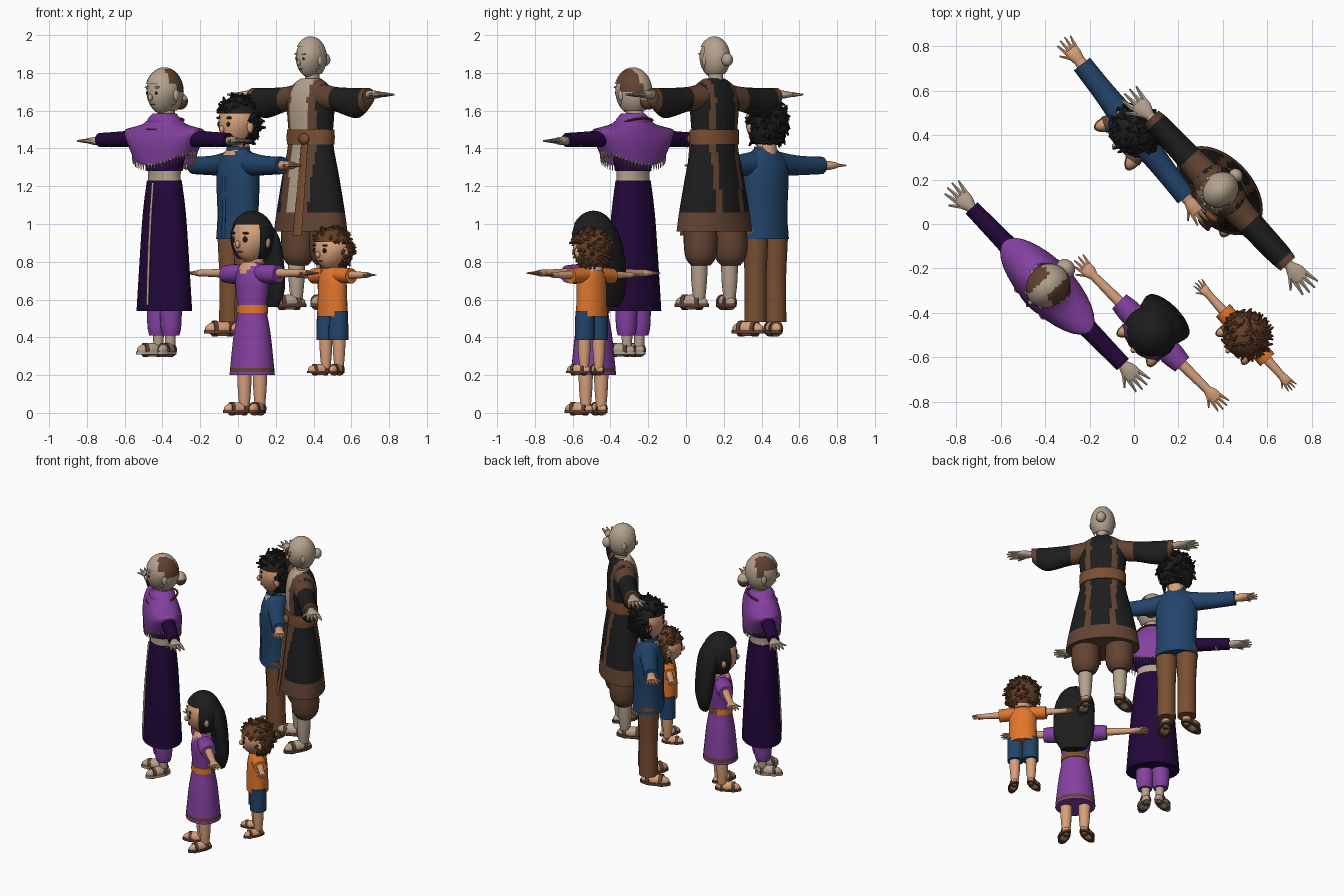
import bpy
import bmesh
import math
import random
from mathutils import Matrix, Vector

random.seed(4)
if "Cube" in bpy.data.objects:
    bpy.data.objects.remove(bpy.data.objects["Cube"])

PALETTE = {
    "pale_skin": "b5a28e", "tan_skin": "d8a07a", "black": "1e1d1d", "dark_purple": "22073a",
    "purple": "8440a0", "blue": "22446a", "trouser_brown": "7a4f32", "orange": "e0762c",
    "dark_brown": "624332", "hair_brown": "643f27"}
SIDES = {"left": 1, "right": -1}
MATERIALS = {}
for label, code in PALETTE.items():
    srgb = [channel / 255 for channel in bytes.fromhex(code)]
    color = [((c + 0.055) / 1.055) ** 2.4 for c in srgb] + [1]
    material = bpy.data.materials.new(label)
    material.use_nodes = True
    material.diffuse_color = color
    shader = material.node_tree.nodes["Principled BSDF"]
    shader.inputs["Base Color"].default_value = color
    shader.inputs["Roughness"].default_value = 0.9
    MATERIALS[label] = material


def refine(rings, steps=3):
    """Rounds a list of cross-sections with a smooth spline."""
    rows = [Vector(list(ring) + [0] * (5 - len(ring))) for ring in rings]
    result = []
    for i in range(len(rows) - 1):
        before, a, b, after = rows[max(i - 1, 0)], rows[i], rows[i + 1], rows[min(i + 2, len(rows) - 1)]
        for step in range(steps):
            t = step / steps
            result.append(0.5 * (2 * a + (b - before) * t + (2 * before - 5 * a + 4 * b - after) * t ** 2
                                 + (3 * a - before - 3 * b + after) * t ** 3))
    return result + [rows[-1]]


class Figure:
    def __init__(self, name, x, y, turn, skin):
        self.name, self.skin = name, skin
        self.place = Matrix.Translation((x, y, 0)) @ Matrix.Rotation(math.radians(turn), 4, "Z")

    def part(self, name, bm, color, rule=None, warp=None):
        if warp:
            for vert in bm.verts:
                warp(vert.co)
        bmesh.ops.recalc_face_normals(bm, faces=bm.faces)
        used = [color]
        for face in bm.faces:
            face.smooth = True
            pick = (rule and rule(face.calc_center_median())) or color
            if pick not in used:
                used.append(pick)
            face.material_index = used.index(pick)
        for edge in bm.edges:
            edge.smooth = edge.calc_face_angle(0) < 0.8
        mesh = bpy.data.meshes.new(self.name + "_" + name)
        bm.to_mesh(mesh)
        bm.free()
        for label in used:
            mesh.materials.append(MATERIALS[label])
        item = bpy.data.objects.new(mesh.name, mesh)
        item.matrix_world = self.place
        bpy.context.collection.objects.link(item)

    def loft(self, name, rings, color, axis="z", count=24, rule=None, warp=None):
        """Each ring is (position on axis, radius, radius, centre, centre)."""
        bm, loops = bmesh.new(), []
        for t, ra, rb, a, b in refine(rings):
            loop = []
            for k in range(count):
                angle = math.tau * k / count
                u, v = a + ra * math.cos(angle), b + rb * math.sin(angle)
                loop.append(bm.verts.new({"z": (u, v, t), "x": (t, u, v), "y": (u, t, v)}[axis]))
            loops.append(loop)
        for low, high in zip(loops, loops[1:]):
            for k in range(count):
                bm.faces.new((low[k - 1], low[k], high[k], high[k - 1]))
        bm.faces.new(loops[0])
        bm.faces.new(loops[-1])
        self.part(name, bm, color, rule, warp)

    def ball(self, name, center, size, color, rule=None, warp=None, cut=None):
        bm = bmesh.new()
        bmesh.ops.create_uvsphere(bm, u_segments=28, v_segments=18, radius=1)
        if cut:
            gone = [f for f in bm.faces if cut(f.calc_center_median())]
            bmesh.ops.delete(bm, geom=gone, context="FACES")
        bm.transform(Matrix.Translation(center) @ Matrix.Diagonal((*size, 1)))
        self.part(name, bm, color, rule, warp)

    def spikes(self, name, items, color):
        bm = bmesh.new()
        for start, way, length, radius in items:
            way = way.normalized()
            matrix = Matrix.Translation(start + way * length / 2) @ way.to_track_quat("Z", "Y").to_matrix().to_4x4()
            bmesh.ops.create_cone(bm, cap_ends=True, segments=6, radius1=radius, radius2=radius / 3,
                                  depth=length, matrix=matrix)
        self.part(name, bm, color)

    def arms(self, z, start, wrist, tip, r):
        reach = tip - wrist
        for side, s in SIDES.items():
            self.loft("arm_" + side, [(s * start, r, r, 0, z), (s * wrist, r * 0.7, r * 0.65, 0, z)], self.skin, "x")
            knuckle = wrist + reach * 0.5
            self.loft("palm_" + side, [(s * wrist, r * 0.7, r * 0.65, 0, z), (s * (wrist + knuckle) / 2, reach * 0.25, r * 0.65, 0, z),
                                       (s * knuckle, reach * 0.25, r * 0.45, 0, z)], self.skin, "x")
            fingers = [(Vector((s * knuckle * 0.99, k * reach * 0.13, z)), Vector((s, k * 0.15, 0)),
                        reach * (0.52 - abs(k) * 0.07), reach * 0.085) for k in (-1.5, -0.5, 0.5, 1.5)]
            thumb = (Vector((s * (wrist + reach * 0.2), -reach * 0.15, z)), Vector((s, -0.9, 0)), reach * 0.45, reach * 0.09)
            self.spikes("fingers_" + side, fingers + [thumb], self.skin)

    def sleeves(self, color, rings, rule=None):
        for side, s in SIDES.items():
            self.loft("sleeve_" + side, [(s * ring[0], *ring[1:]) for ring in rings], color, "x", rule=rule)

    def legs(self, name, color, x, rings):
        for side, s in SIDES.items():
            self.loft(name + "_" + side, [(z, r, r, s * x, y) for z, r, y in rings], color)

    def feet(self, x, z, size, sole="dark_brown"):
        for side, s in SIDES.items():
            cx, cy = s * x, -size * 0.22
            pivot = Vector((cx, 0, 0))
            spin = Matrix.Rotation(s * 0.35, 3, "Z")

            def splay(co):
                co.xyz = pivot + spin @ (co - pivot)
            self.loft("sole_" + side, [(z, size * 0.2, size * 0.5, cx, cy), (z + size * 0.09, size * 0.2, size * 0.5, cx, cy)], sole, warp=splay)
            self.ball("foot_" + side, (cx, cy, z + size * 0.13), (size * 0.18, size * 0.47, size * 0.2), self.skin, warp=splay)
            for name, y in (("toe_strap_", -0.42), ("ankle_strap_", 0.0)):
                band = [(size * (y + d), size * 0.19, size * 0.21, cx, z + size * 0.13) for d in (-0.06, 0.06)]
                self.loft(name + side, band, "dark_brown", "y", warp=splay)

    def head(self, z, rx, ry, rz, neck, eye=0.13, brow="black"):
        def taper(co):
            low = min(0, (co.z - z) / rz)
            co.x *= 1 + low * 0.25
            co.y += low * ry * 0.08
        self.top = Vector((0, 0, z))
        self.size = Vector((rx, ry, rz))
        self.loft("neck", [(neck, rx * 0.5, ry * 0.5, 0, ry * 0.15), (z, rx * 0.45, ry * 0.45, 0, ry * 0.1)], self.skin)
        self.ball("head", self.top, self.size, self.skin, warp=taper)
        self.ball("nose", (0, -ry * 1.02, z - rz * 0.25), (rx * 0.12, ry * 0.15, rz * 0.15), self.skin)
        self.ball("mouth", (0, -ry * 0.87, z - rz * 0.56), (rx * 0.22, ry * 0.06, rz * 0.03), "dark_brown")
        for side, s in SIDES.items():
            self.ball("ear_" + side, (s * rx, 0, z - rz * 0.15), (rx * 0.14, ry * 0.17, rz * 0.25), self.skin)
            self.ball("eye_" + side, (s * rx * 0.38, -ry * 0.92, z - rz * 0.05), (rx * eye, ry * 0.05, rz * eye * 0.7), "black")
            self.ball("brow_" + side, (s * rx * 0.4, -ry * 0.9, z + rz * 0.2), (rx * 0.22, ry * 0.06, rz * 0.05), brow)

    def hair(self, color, hairline, front=-0.1, grow=1.08, tufts=0, length=0.05, rule=None):
        def bare(p):
            return p.z < -0.72 or (p.y < front and p.z < hairline)
        self.ball("hair", self.top, self.size * grow, color, rule, cut=bare)
        items = []
        while len(items) < tufts:
            p = Vector([random.gauss(0, 1) for _ in range(3)]).normalized()
            if not bare(p):
                # Locks lie almost flat, combed down and to random sides
                comb = Vector((random.uniform(-1, 1), random.uniform(-1, 1), random.uniform(-1, 0)))
                way = comb - p * comb.dot(p) + p * 0.35
                items.append((self.top + p * self.size * 1.02, way, length * random.uniform(0.8, 1.3), length * 0.4))
        if items:
            self.spikes("hair_tufts", items, color)


# Old woman: long skirt, fringed shawl, hair in a bun
woman = Figure("old_woman", -0.39, -0.28, -46, "pale_skin")
woman.feet(0.045, 0.31, 0.18, "pale_skin")
woman.legs("ankle", "pale_skin", 0.045, [(0.34, 0.026, 0), (0.45, 0.03, 0)])
woman.legs("pants", "purple", 0.05, [(0.41, 0.045, 0), (0.46, 0.055, 0), (0.6, 0.06, 0)])
woman.loft("skirt", [(0.54, 0.17, 0.125), (0.75, 0.155, 0.115), (1.05, 0.13, 0.1), (1.23, 0.105, 0.08)], "dark_purple")
woman.loft("waist", [(1.22, 0.1, 0.078), (1.25, 0.098, 0.075), (1.3, 0.1, 0.078)], "pale_skin")
woman.loft("bodice", [(1.28, 0.105, 0.085), (1.38, 0.13, 0.09), (1.5, 0.13, 0.08)], "dark_purple")
woman.loft("skirt_cord", [(0.57, 0.007, 0.007, 0, -0.125), (0.9, 0.007, 0.007, 0, -0.111), (1.22, 0.007, 0.007, 0, -0.085)], "pale_skin", count=8)


def drape(co):
    co.z += 1.4 * co.x ** 2 * (1.58 - co.z) / 0.25


woman.loft("shawl", [(1.31, 0.21, 0.115), (1.38, 0.26, 0.12), (1.44, 0.28, 0.115), (1.49, 0.22, 0.1), (1.53, 0.13, 0.085), (1.58, 0.06, 0.06)],
           "purple", count=32, warp=drape)
woman.loft("shawl_collar", [(1.53, 0.1, 0.08), (1.555, 0.095, 0.082), (1.585, 0.062, 0.062)], "purple")
fringe, beads = [], []
for k in range(60):
    around = Vector((math.cos(math.tau * k / 60), math.sin(math.tau * k / 60), 0))
    spot = around * Vector((0.21, 0.115, 0)) + Vector((0, 0, 1.32))
    drape(spot)
    fringe.append((spot, Vector((0, 0, -1)), 0.04, 0.005))
    beads.append((around * Vector((0.1, 0.09, 0)) + Vector((0, 0, 1.53 + 0.03 * around.y)), around, 0.012, 0.007))
woman.spikes("shawl_fringe", fringe, "pale_skin")
woman.spikes("bead_necklace", beads, "dark_brown")
woman.sleeves("dark_purple", [(0.1, 0.05, 0.05, 0, 1.46), (0.3, 0.042, 0.042, 0, 1.45), (0.49, 0.037, 0.037, 0, 1.445)])
woman.arms(1.44, 0.4, 0.49, 0.64, 0.034)
woman.head(1.7, 0.09, 0.1, 0.12, 1.54, 0.1, "pale_skin")
woman.hair("pale_skin", 0.4, rule=lambda p: "dark_brown" if p.z > 1.71 and p.x < -0.03 and p.y < 0.05
           or p.z > 1.7 and p.x > 0.03 and p.y > -0.04 else None)
woman.ball("bun", (0, 0.115, 1.65), (0.045, 0.04, 0.045), "dark_brown", rule=lambda p: "pale_skin" if p.z > 1.66 else None)

# Old man: open robe with trim, sash and puffed trousers
elder = Figure("old_man", 0.385, 0.15, -47, "pale_skin")
elder.feet(0.11, 0.56, 0.2)
elder.legs("calf", "pale_skin", 0.11, [(0.59, 0.03, 0), (0.7, 0.042, 0), (0.82, 0.045, 0)])
elder.legs("trousers", "dark_brown", 0.108, [(0.78, 0.05, 0.01), (0.82, 0.08, 0.01), (0.9, 0.09, 0.01), (1.05, 0.085, 0)])


def robe_color(p):
    edge = abs(p.x)
    if p.z < 1.06:
        return "dark_brown"
    if p.y < 0 and edge < (0.065 if p.z > 1.5 else 0.045):
        return "pale_skin"
    return "dark_brown" if (p.y < 0 and edge < 0.11) or 0.065 < edge < 0.1 else None


elder.loft("robe", [(0.96, 0.235, 0.15), (1.06, 0.22, 0.14), (1.25, 0.18, 0.12), (1.44, 0.14, 0.095), (1.6, 0.15, 0.1), (1.7, 0.15, 0.085),
                    (1.75, 0.1, 0.06), (1.77, 0.055, 0.05)], "black", count=64, rule=robe_color)
elder.loft("belt", [(1.42, 0.148, 0.106), (1.46, 0.15, 0.106), (1.5, 0.148, 0.106)], "trouser_brown")
elder.loft("sash_tail", [(0.94, 0.035, 0.008, 0.065, -0.16), (1.2, 0.03, 0.008, 0.06, -0.125), (1.44, 0.025, 0.008, 0.06, -0.1)], "trouser_brown", count=12)
elder.ball("sash_knot", (0.06, -0.105, 1.45), (0.035, 0.02, 0.03), "trouser_brown")
elder.sleeves("black", [(0.08, 0.07, 0.07, 0, 1.675), (0.2, 0.06, 0.065, 0, 1.66), (0.34, 0.055, 0.08, 0, 1.64), (0.4, 0.052, 0.07, 0, 1.65),
                        (0.45, 0.045, 0.045, 0, 1.675)], rule=lambda p: "dark_brown" if not 0.19 < abs(p.x) < 0.41 else None)
elder.arms(1.685, 0.3, 0.46, 0.62, 0.032)
elder.head(1.88, 0.073, 0.085, 0.105, 1.72, 0.1, "pale_skin")
elder.hair("pale_skin", 0.45)
elder.ball("bun", (0, 0.1, 1.87), (0.032, 0.03, 0.035), "pale_skin")

# Father: blue shirt, brown trousers, short black hair
father = Figure("father", 0.0, 0.42, -52, "tan_skin")
father.feet(0.07, 0.42, 0.2)
father.legs("trouser_leg", "trouser_brown", 0.066, [(0.48, 0.06, 0), (0.7, 0.058, 0), (0.88, 0.066, 0), (0.97, 0.07, 0)])
father.loft("shirt", [(0.92, 0.138, 0.1), (1.05, 0.128, 0.095), (1.25, 0.135, 0.1), (1.34, 0.125, 0.08), (1.4, 0.06, 0.055)], "blue",
            rule=lambda p: "tan_skin" if p.y < -0.02 and p.z > 1.34 + abs(p.x) else None)
father.loft("collar", [(1.38, 0.068, 0.062), (1.41, 0.058, 0.06)], "blue")
father.loft("shirt_placket", [(0.93, 0.014, 0.006, 0, -0.099), (1.1, 0.014, 0.006, 0, -0.096), (1.25, 0.014, 0.006, 0, -0.1)], "blue", count=8)
father.sleeves("blue", [(0.08, 0.06, 0.065, 0, 1.32), (0.22, 0.05, 0.052, 0, 1.31), (0.38, 0.046, 0.046, 0, 1.31)])
father.arms(1.31, 0.3, 0.4, 0.53, 0.036)
father.head(1.535, 0.105, 0.105, 0.135, 1.37)
father.hair("black", 0.4, tufts=130, length=0.036)

# Girl: purple belted dress, long black hair
girl = Figure("girl", 0.075, -0.49, -45, "tan_skin")
girl.feet(0.06, 0, 0.17)
girl.legs("leg", "tan_skin", 0.058, [(0.02, 0.026, 0), (0.14, 0.036, 0), (0.3, 0.04, 0)])
girl.loft("dress", [(0.2, 0.128, 0.112), (0.27, 0.122, 0.105), (0.42, 0.105, 0.09), (0.55, 0.085, 0.07), (0.68, 0.1, 0.078),
                    (0.76, 0.09, 0.065), (0.8, 0.045, 0.045)], "purple",
          rule=lambda p: "tan_skin" if p.y < -0.02 and p.z > 0.73 + abs(p.x) else "dark_brown" if 0.225 < p.z < 0.245 else None)
girl.loft("belt", [(0.53, 0.092, 0.077), (0.57, 0.09, 0.075)], "orange", rule=lambda p: "trouser_brown" if p.y > 0.03 else None)
girl.sleeves("purple", [(0.06, 0.05, 0.045, 0, 0.74), (0.13, 0.055, 0.052, 0, 0.735), (0.2, 0.045, 0.046, 0, 0.735)])
girl.arms(0.74, 0.1, 0.36, 0.48, 0.028)
girl.head(0.925, 0.11, 0.105, 0.13, 0.76, 0.17)
girl.hair("black", 0.45, front=-0.35, grow=1.12)
girl.loft("long_hair", [(0.56, 0.08, 0.03, 0, 0.11), (0.65, 0.125, 0.05, 0, 0.11), (0.8, 0.13, 0.06, 0, 0.095), (0.93, 0.118, 0.07, 0, 0.065),
                        (1.02, 0.07, 0.04, 0, 0.04)], "black")

# Boy: orange shirt, blue shorts, tousled brown hair
boy = Figure("boy", 0.5, -0.5, -48, "tan_skin")
boy.feet(0.055, 0.21, 0.145)
boy.legs("leg", "tan_skin", 0.052, [(0.23, 0.023, 0), (0.32, 0.032, 0), (0.42, 0.035, 0)])
boy.legs("shorts", "blue", 0.048, [(0.385, 0.052, 0), (0.45, 0.052, 0), (0.54, 0.05, 0)])
boy.loft("shirt", [(0.51, 0.092, 0.07), (0.62, 0.088, 0.068), (0.72, 0.085, 0.06), (0.77, 0.045, 0.045)], "orange")
boy.sleeves("orange", [(0.05, 0.045, 0.042, 0, 0.73), (0.15, 0.042, 0.04, 0, 0.725)])
boy.arms(0.73, 0.08, 0.245, 0.33, 0.025)
boy.head(0.865, 0.1, 0.1, 0.11, 0.75, 0.16)
boy.hair("hair_brown", 0.35, tufts=130, length=0.03)
